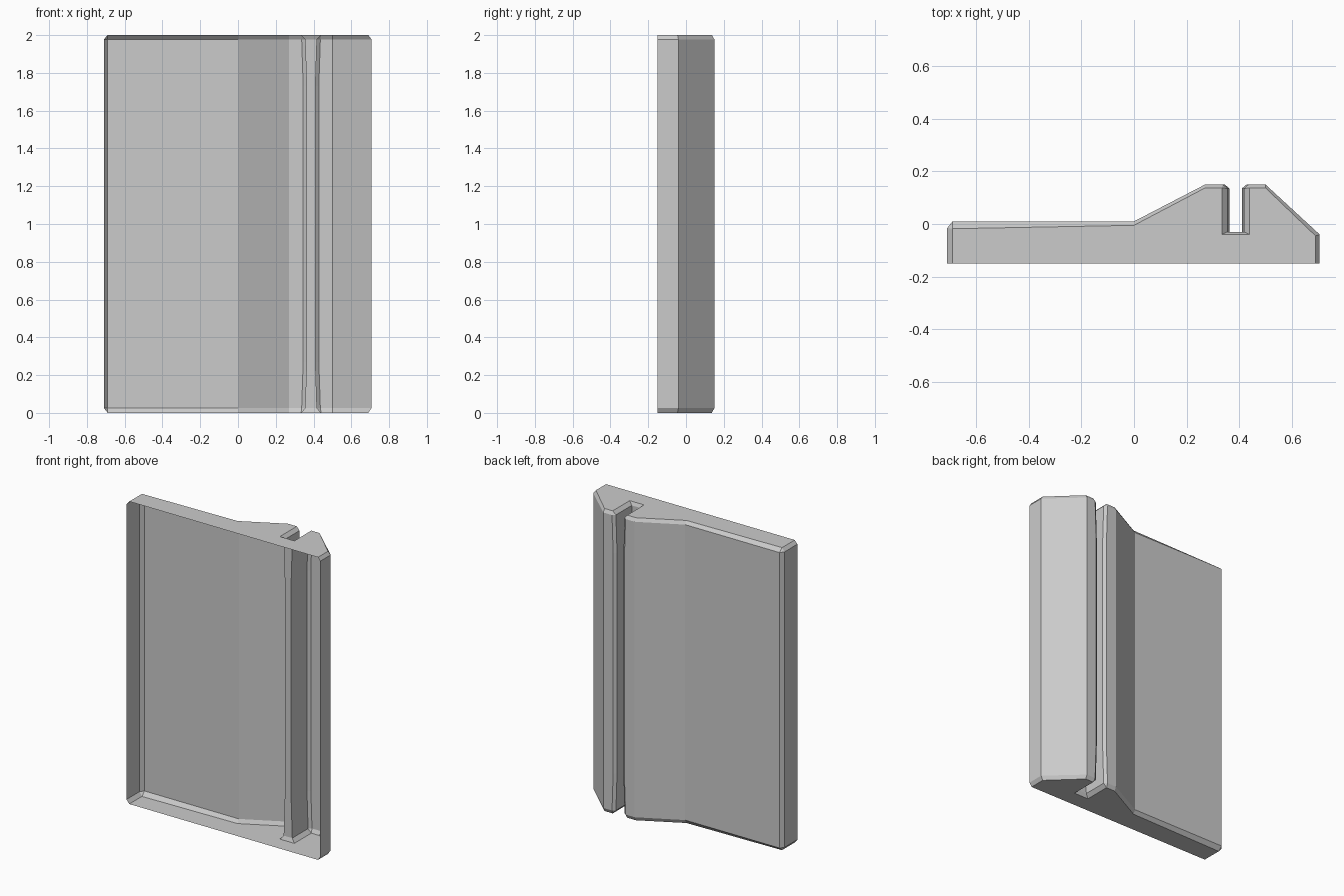
import bpy, bmesh

if "Cube" in bpy.data.objects:
    bpy.data.objects.remove(bpy.data.objects["Cube"])


def body_ring(flare):
    # open cross-section (x, y); flare widens the slot near its ends
    l, r = 0.363 - flare, 0.410 + flare
    return [(-.71, -.15), (-.71, -.015), (-.69, .01), (0, .01), (.27, .15),
            (l - .018, .15), (l, .135), (l, -.03), (r, -.03), (r, .135), (r + .018, .15),
            (.50, .15), (.706, -.04), (.706, -.15)]


# inset outline of the flat end caps
cap = [(-.69, -.15), (-.69, -.018), (-.69, -.018), (0, -.005), (.27, .137),
       (.334, .137), (.334, .137), (.334, -.04), (.44, -.04), (.44, .137), (.44, .137),
       (.50, .137), (.69, -.045), (.69, -.15)]

levels = [(0, cap), (.025, body_ring(.008)), (.27, body_ring(0)),
          (1.73, body_ring(0)), (1.978, body_ring(.008)), (2, cap)]

# hollow panel shell, open on its front side
bm = bmesh.new()
rings = [[bm.verts.new((x, y, z)) for x, y in pts] for z, pts in levels]
for low, high in zip(rings, rings[1:]):
    for i in range(len(low) - 1):
        bm.faces.new((low[i], high[i], high[i + 1], low[i + 1]))

# end caps
bm.faces.new(rings[0])
bm.faces.new(rings[-1][::-1])
bmesh.ops.remove_doubles(bm, verts=bm.verts, dist=0.0005)

mesh = bpy.data.meshes.new("slotted_panel")
bm.to_mesh(mesh)
bm.free()
panel = bpy.data.objects.new("slotted_panel", mesh)
bpy.context.collection.objects.link(panel)
